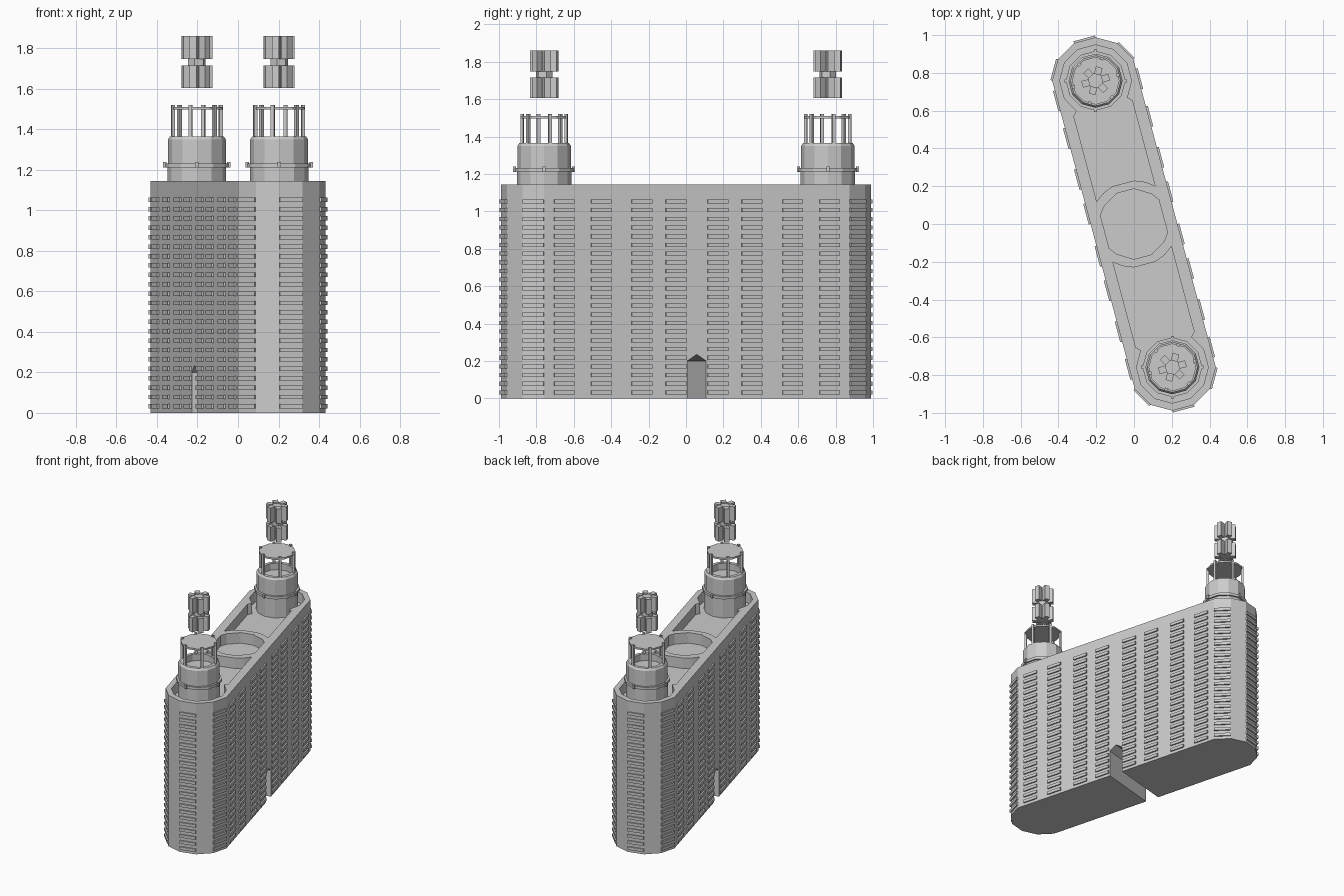
import bpy, bmesh
from math import radians, sin, cos, pi
from mathutils import Matrix, Vector

if "Cube" in bpy.data.objects:
    bpy.data.objects.remove(bpy.data.objects["Cube"])

TILT = Matrix.Rotation(radians(15), 4, 'Z')   # whole building is turned in plan
D = 0.785                                     # tower distance from the centre
R = 0.23                                      # radius of the twelve-sided ends
AP = R * cos(pi / 12)                         # half width of the block
H = 1.145                                     # roof rim height
FLOOR = 1.065                                 # sunken roof level


def finish(name, bm):
    bmesh.ops.transform(bm, matrix=TILT, verts=bm.verts)
    bmesh.ops.recalc_face_normals(bm, faces=bm.faces)
    me = bpy.data.meshes.new(name)
    bm.to_mesh(me)
    bm.free()
    ob = bpy.data.objects.new(name, me)
    bpy.context.collection.objects.link(ob)
    return ob


def arc(r, a0, a1, cy=0.0):
    n = round((a1 - a0) / 30)
    return [(r * cos(radians(a0 + 30 * i)), cy + r * sin(radians(a0 + 30 * i)))
            for i in range(n + 1)]


def prism(name, pts, z0, z1, mat=Matrix()):
    bm = bmesh.new()
    lo = [bm.verts.new(mat @ Vector((x, y, z0))) for x, y in pts]
    hi = [bm.verts.new(mat @ Vector((x, y, z1))) for x, y in pts]
    bm.faces.new(lo)
    bm.faces.new(hi)
    n = len(pts)
    for i in range(n):
        j = (i + 1) % n
        bm.faces.new((lo[i], lo[j], hi[j], hi[i]))
    return finish(name, bm)


def box(bm, center, angle, size, pos):
    """Box at radial position pos around center; size = (radial, tangent, height)."""
    m = (Matrix.Translation(center) @ Matrix.Rotation(radians(angle), 4, 'Z')
         @ Matrix.Translation(pos) @ Matrix.Diagonal((*size, 1)))
    bmesh.ops.create_cube(bm, size=1, matrix=m)


def lathe(name, profile, cy):
    bm = bmesh.new()
    rings = [[bm.verts.new((x, y + cy, z)) for x, y in arc(r, 15, 345)]
             for r, z in profile]
    for a, b in zip(rings, rings[1:]):
        for i in range(12):
            j = (i + 1) % 12
            bm.faces.new((a[i], a[j], b[j], b[i]))
    bm.faces.new(rings[0])
    bm.faces.new(rings[-1])
    return finish(name, bm)


# main block
block = prism("main_block", arc(R, -15, 195, D)[0:8] + arc(R, 165, 375, -D), 0, H)

# cutters: gateway, tower wells, roof courts, central well
permute = Matrix(((0, 0, 1, 0), (1, 0, 0, 0), (0, 1, 0, 0), (0, 0, 0, 1)))
cutters = [prism("gate_cutter", [(-.052, -.1), (.052, -.1), (.052, .2), (0, .235), (-.052, .2)],
                 -.5, .5, permute)]
for s in (1, -1):
    cutters.append(prism("well_cutter", arc(.19, 15, 345, s * D), FLOOR, H + .1))
    court = [(.16, .634), (.13, .662), (-.13, .662), (-.16, .634), (-.16, .166)]
    court += [(-.115, .2), (-.06, .222), (.06, .222), (.115, .2), (.16, .166)]
    cutters.append(prism("court_cutter", [(x * s, y * s) for x, y in court], FLOOR, H + .1))
mid = [(.16, .09), (.13, .13), (.048, .18)]
mid = mid + [(-x, y) for x, y in reversed(mid)]
mid += [(-x, -y) for x, y in mid]
cutters.append(prism("central_well_cutter", mid, FLOOR, H + .1))
for c in cutters:
    mod = block.modifiers.new("cut", 'BOOLEAN')
    mod.operation = 'DIFFERENCE'
    mod.solver = 'EXACT'
    mod.object = c
cut_mesh = bpy.data.meshes.new_from_object(
    block.evaluated_get(bpy.context.evaluated_depsgraph_get()))
block.modifiers.clear()
block.data = cut_mesh
for c in cutters:
    bpy.data.objects.remove(c)

# rows of window ledges on the long walls and the rounded ends
bm = bmesh.new()
T = 0.01
for row in range(23):
    z = .032 + row * .0464
    for side in (0, 180):
        for y in (.116, .305, .53, .735):
            for s in (1, -1):
                box(bm, (0, 0, z), side, (2 * T, .112, .022), (AP, s * y, 0))
        for a in (30, 90, 150):
            s = 1 if side == 0 else -1
            box(bm, (0, s * D, z), a + side, (2 * T, .117, .022), (AP, 0, 0))
finish("window_ledges", bm)

# twin towers with open lanterns and floating spires
for s, tag in ((1, "back"), (-1, "front")):
    cy = s * D
    lathe(tag + "_tower", [(.145, FLOOR - .01), (.145, 1.212), (.158, 1.212), (.158, 1.232),
                           (.143, 1.232), (.143, 1.35), (.133, 1.365), (.108, 1.365),
                           (.108, 1.315), (.06, 1.315)], cy)
    bm = bmesh.new()
    for k in range(4):
        box(bm, (0, cy, 1.225), 90 * k - 15, (.016, .016, .028), (.158, 0, 0))
    finish(tag + "_band_studs", bm)

    bm = bmesh.new()
    for k in range(6):
        box(bm, (0, cy, 1.4375), 60 * k, (.016, .018, .165), (.122, 0, 0))
    finish(tag + "_lantern_posts", bm)
    prism(tag + "_lantern_roof", arc(.126, 15, 345, cy), 1.497, 1.51)

    # spire: narrow core with two tiers of six fins
    prism(tag + "_spire_core", arc(.045, 0, 330, cy)[::2], 1.61, 1.85)
    bm = bmesh.new()
    for z0, z1 in ((1.605, 1.715), (1.748, 1.86)):
        for k in range(6):
            box(bm, (0, cy, (z0 + z1) / 2), 60 * k, (.04, .036, z1 - z0), (.054, 0, 0))
    finish(tag + "_spire_fins", bm)
